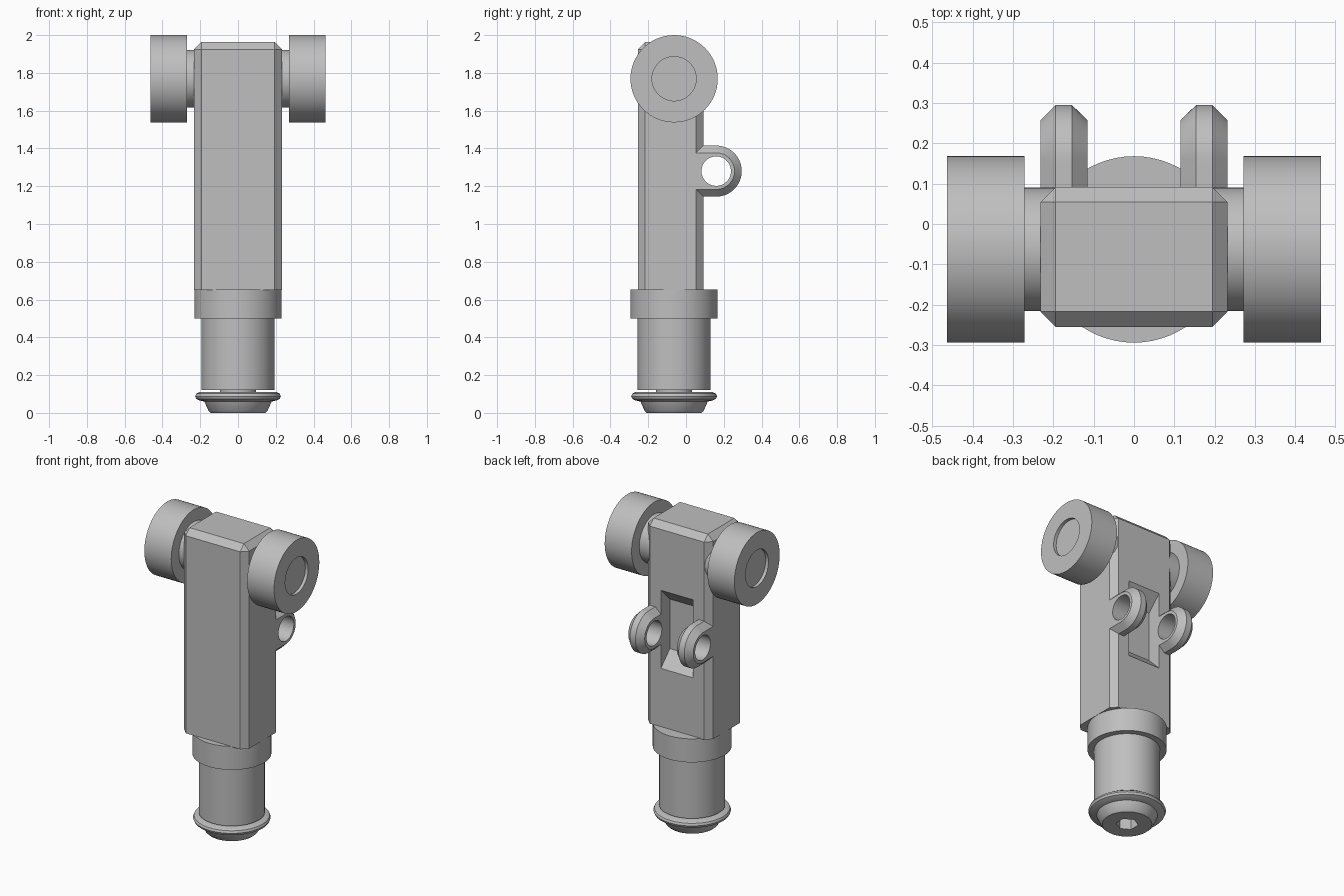
import bpy, bmesh
from math import pi, sin, cos
from mathutils import Matrix, Vector

if "Cube" in bpy.data.objects:
    bpy.data.objects.remove(bpy.data.objects["Cube"], do_unlink=True)

AXIS_Y = -0.063      # shared y of the post and the wheel axle
SIDE = 0.232         # half width of the body
EYE = (0.16, 1.28)   # y, z of the eyelet centre

grey = bpy.data.materials.new("plain_grey")
grey.use_nodes = True
grey.diffuse_color = (0.52, 0.52, 0.52, 1)
bsdf = next(n for n in grey.node_tree.nodes if n.type == "BSDF_PRINCIPLED")
bsdf.inputs["Base Color"].default_value = grey.diffuse_color
bsdf.inputs["Roughness"].default_value = 0.6


def finish(name, bm, cutters=()):
    """Turn a bmesh into an object, apply the cuts and shade it."""
    bmesh.ops.remove_doubles(bm, verts=bm.verts, dist=1e-5)
    bmesh.ops.recalc_face_normals(bm, faces=bm.faces)
    mesh = bpy.data.meshes.new(name)
    bm.to_mesh(mesh)
    bm.free()
    mesh.materials.append(grey)
    obj = bpy.data.objects.new(name, mesh)
    bpy.context.collection.objects.link(obj)
    bpy.ops.object.select_all(action="DESELECT")
    obj.select_set(True)
    bpy.context.view_layer.objects.active = obj
    for cutter in cutters:
        mod = obj.modifiers.new("cut", "BOOLEAN")
        mod.operation, mod.solver, mod.object = "DIFFERENCE", "EXACT", cutter
        bpy.ops.object.modifier_apply(modifier=mod.name)
    bpy.ops.object.shade_smooth_by_angle(angle=pi / 6)
    return obj


def lathe(profile, matrix, steps=64):
    """Spin (radius, height) points about z, then place the result."""
    bm = bmesh.new()
    verts = [bm.verts.new((r, 0, h)) for r, h in profile]
    edges = [bm.edges.new(pair) for pair in zip(verts, verts[1:])]
    bmesh.ops.spin(bm, geom=verts + edges, cent=(0, 0, 0), axis=(0, 0, 1),
                   angle=2 * pi, steps=steps, use_merge=True)
    bmesh.ops.transform(bm, matrix=matrix, verts=bm.verts)
    return bm


def loft(rings):
    """Join equal rings of points into a closed solid."""
    bm = bmesh.new()
    rows = [[bm.verts.new(p) for p in ring] for ring in rings]
    for a, b in zip(rows, rows[1:]):
        for i in range(len(a)):
            j = (i + 1) % len(a)
            bm.faces.new((a[i], a[j], b[j], b[i]))
    bm.faces.new(rows[0])
    bm.faces.new(rows[-1][::-1])
    return bm


def hide(obj):
    obj.hide_render = True
    obj.hide_viewport = True
    return obj


def along_x(side, y, z):
    """Matrix that lays the z axis along x towards the given side."""
    return (Matrix.Translation((0, y, z)) @ Matrix.Scale(side, 4, (1, 0, 0))
            @ Matrix.Rotation(pi / 2, 4, "Y"))


# Cutters: eyelet holes, sloped back pocket and hexagonal socket
hole_profile = [(0, 0.1), (0.078, 0.1), (0.078, 0.26), (0, 0.26)]
holes = {s: finish("eyelet_hole_cutter", lathe(hole_profile, along_x(s, *EYE)))
         for s in (-1, 1)}

pocket_side = [(0.0, -0.16), (0.112, -0.272), (0.112, 0.272), (0.0, 0.16)]
pocket = finish("pocket_cutter", loft(
    [[(x, y, EYE[1] + z) for y, z in pocket_side] for x in (-0.115, 0.115)]))

hexagon = [(0.066 * cos(pi / 6 + k * pi / 3), AXIS_Y + 0.066 * sin(pi / 6 + k * pi / 3))
           for k in range(6)]
socket = finish("socket_cutter", loft([[(x, y, z) for x, y in hexagon] for z in (-0.05, 0.08)]))

# Body: box with chamfered uprights and top, pocket in the back
bm = bmesh.new()
bmesh.ops.create_cube(bm, size=1)
for v in bm.verts:
    v.co = Vector((v.co.x * 2 * SIDE, -0.0815 + v.co.y * 0.347, 1.3065 + v.co.z * 1.313))
upper = [e for e in bm.edges if max(v.co.z for v in e.verts) > 1]
bmesh.ops.bevel(bm, geom=upper, offset=0.038, offset_type="OFFSET", segments=1,
                profile=0.5, affect="EDGES")
finish("body", bm, [pocket, *holes.values()])

# Post: rounded foot, neck, shaft and collar in one turned profile
post = [(0, 0), (0.145, 0), (0.156, 0.01), (0.178, 0.06), (0.205, 0.066),
        (0.221, 0.074), (0.227, 0.088), (0.221, 0.102), (0.205, 0.11),
        (0.095, 0.11), (0.095, 0.12), (0.193, 0.12), (0.193, 0.5),
        (0.231, 0.5), (0.231, 0.652), (0, 0.652)]
finish("post", lathe(post, Matrix.Translation((0, AXIS_Y, 0))), [socket])

# Wheels with axle stubs, and the chamfered eyelets on the back
wheel = [(0, 0.19), (0.153, 0.19), (0.153, 0.271), (0.231, 0.271), (0.231, 0.463),
         (0.117, 0.463), (0.117, 0.443), (0, 0.443)]


def eyelet_outline(x, radius):
    arc = [(EYE[0] + radius * cos(a), EYE[1] + radius * sin(a))
           for a in (-pi / 2 + pi * k / 32 for k in range(33))]
    root = 0.054
    points = [(root, EYE[1] - radius), *arc, (root, EYE[1] + radius)]
    return [(x, y, z) for y, z in points]


layers = [(0.115, 0.097), (0.154, 0.135), (0.194, 0.135), (SIDE, 0.097)]
for side, label in ((1, "left"), (-1, "right")):
    finish(label + "_wheel", lathe(wheel, along_x(side, AXIS_Y, 1.769)))
    finish(label + "_eyelet", loft([eyelet_outline(side * x, r) for x, r in layers]),
           [holes[side]])

for cutter in (pocket, socket, *holes.values()):
    hide(cutter)
